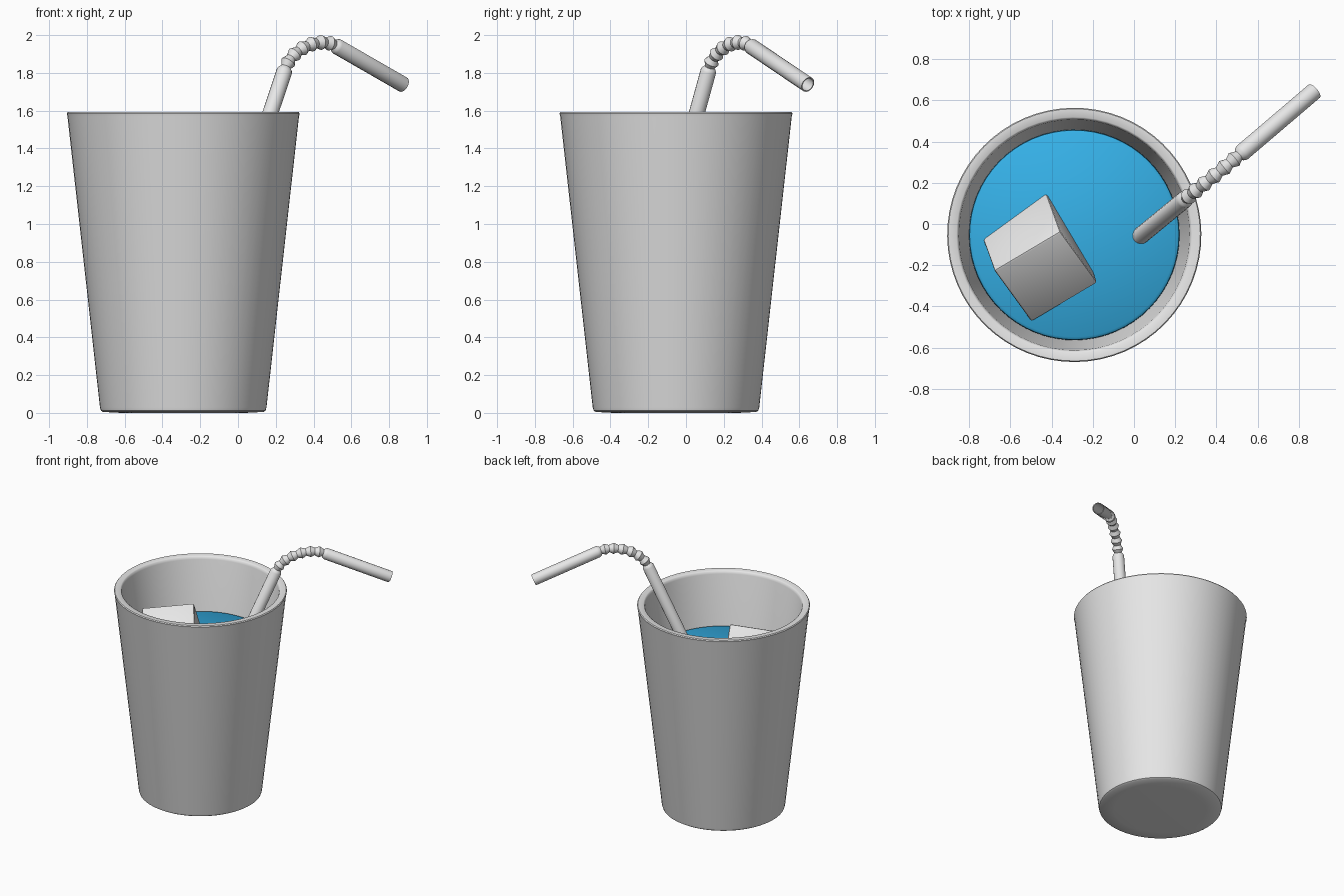
import bpy, bmesh, math
from mathutils import Vector, Matrix

if "Cube" in bpy.data.objects:
    bpy.data.objects.remove(bpy.data.objects["Cube"])


def material(name, rgb):
    m = bpy.data.materials.new(name)
    m.diffuse_color = (*rgb, 1)
    m.use_nodes = True
    m.node_tree.nodes["Principled BSDF"].inputs["Base Color"].default_value = m.diffuse_color
    return m


GREY = material("light grey", (0.8, 0.8, 0.8))
BLUE = material("water blue", (0.04, 0.49, 0.9))


def finish(bm, name, mat, angle=40):
    bmesh.ops.recalc_face_normals(bm, faces=bm.faces)
    me = bpy.data.meshes.new(name)
    bm.to_mesh(me)
    bm.free()
    me.materials.append(mat)
    ob = bpy.data.objects.new(name, me)
    bpy.context.collection.objects.link(ob)
    bpy.ops.object.select_all(action='DESELECT')
    ob.select_set(True)
    bpy.context.view_layer.objects.active = ob
    bpy.ops.object.shade_smooth_by_angle(angle=math.radians(angle))
    return ob


def sweep(name, stations, sides, mat, angle=40):
    """Skin rings given as (centre, direction, radius); close both ends."""
    bm = bmesh.new()
    rings = []
    for p, d, r in stations:
        d = d.normalized()
        side = d.cross(Vector((0.644, -0.765, 0))).normalized()
        other = d.cross(side)
        rings.append([bm.verts.new(p + r * (side * math.cos(a) + other * math.sin(a)))
                      for a in (2 * math.pi * i / sides for i in range(sides))])
    for r0, r1 in zip(rings, rings[1:]):
        for i in range(sides):
            j = (i + 1) % sides
            bm.faces.new((r0[i], r0[j], r1[j], r1[i]))
    bm.faces.new(rings[0])
    bm.faces.new(rings[-1])
    return finish(bm, name, mat, angle)


def lathe(name, profile, mat):
    up = Vector((0, 0, 1))
    return sweep(name, [(Vector((-0.29, -0.053, z)), up, r) for r, z in profile], 64, mat)


# Tapered cup with wall thickness and softened rim
lathe("cup", [(0.33, 0), (0.425, 0.005), (0.436, 0.012), (0.441, 0.03),
              (0.613, 1.57), (0.617, 1.585), (0.612, 1.592), (0.572, 1.592),
              (0.565, 1.587), (0.560, 1.57), (0.392, 0.08), (0.37, 0.06)], GREY)

# Drink filling the cup
lathe("drink", [(0.365, 0.065), (0.388, 0.085), (0.511, 1.165),
                (0.508, 1.18), (0.495, 1.19)], BLUE)

# Tilted floating ice cube
bm = bmesh.new()
bmesh.ops.create_cube(bm, size=0.376)
bmesh.ops.bevel(bm, geom=bm.edges[:], offset=0.012, segments=2, profile=0.5, affect='EDGES')
ax = Vector((-0.32, -0.19, -0.05)).normalized()
ay = Vector((0.18, -0.24, -0.206))
ay = (ay - ax * ay.dot(ax)).normalized()
rot = Matrix((ax, ay, ax.cross(ay))).transposed().to_4x4()
bm.transform(Matrix.Translation((-0.465, -0.153, 1.176)) @ rot)
finish(bm, "ice_cube", GREY, 35)

# Bendy straw: straight stem, ribbed bend, open mouthpiece
low_end = Vector((0.25, 0.122, 1.822))
low_dir = Vector((0.336, 0.276, 1)).normalized()
top_start = Vector((0.515, 0.338, 1.945))
tip = Vector((0.875, 0.645, 1.738))
top_dir = (tip - top_start).normalized()
R = 0.042
ctrl = [low_end, low_end + low_dir * 0.12, top_start - top_dir * 0.12, top_start]


def bend(t):
    s = 1 - t
    a, b, c, d = ctrl
    p = a * s**3 + b * 3 * s * s * t + c * 3 * s * t * t + d * t**3
    v = (b - a) * s * s + (c - b) * 2 * s * t + (d - c) * t * t
    return p, v


stations = [(low_end - low_dir * 1.75, low_dir, R), (low_end - low_dir * 0.012, low_dir, R),
            (low_end, low_dir, 0.036)]
RIBS = 6
for i in range(2 * RIBS + 1):
    t = 0.03 + 0.94 * i / (2 * RIBS)
    p, v = bend(t)
    stations.append((p, v, 0.040 if i % 2 else 0.026))
stations += [(top_start, top_dir, 0.036), (top_start + top_dir * 0.012, top_dir, R),
             (tip, top_dir, R), (tip, top_dir, 0.036),
             (top_start + top_dir * 0.03, top_dir, 0.036)]
sweep("straw", stations, 16, GREY, 35)
